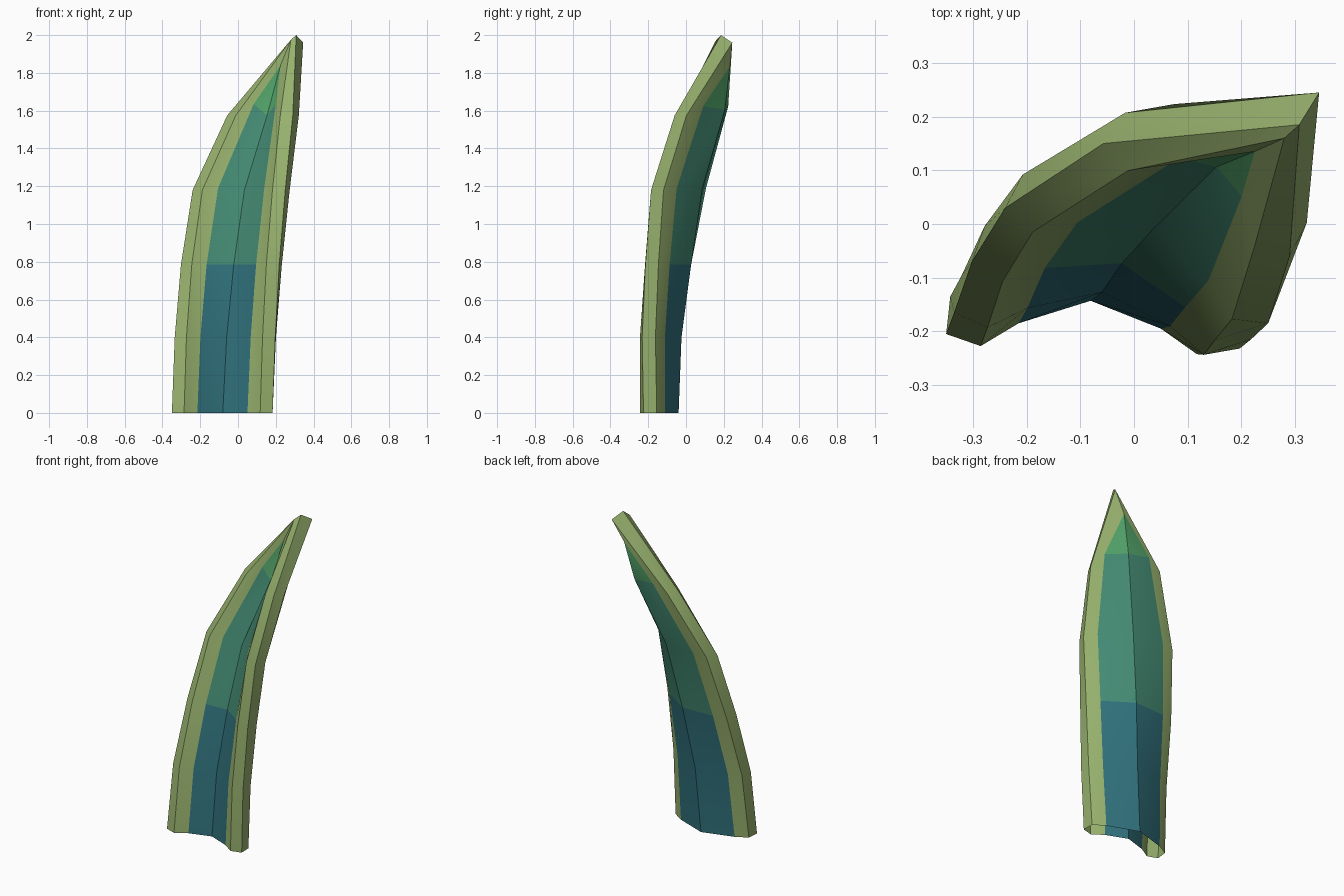
import bpy, bmesh, math
from mathutils import Vector

if "Cube" in bpy.data.objects:
    bpy.data.objects.remove(bpy.data.objects["Cube"])


def material(name, rgb):
    m = bpy.data.materials.new(name)
    m.diffuse_color = (*rgb, 1)
    m.use_nodes = True
    m.node_tree.nodes["Principled BSDF"].inputs["Base Color"].default_value = m.diffuse_color
    return m


MATERIALS = [
    material("leaf_green_rim", (0.31, 0.44, 0.155)),
    material("deep_blue_teal", (0.03, 0.165, 0.20)),
    material("sea_green", (0.058, 0.26, 0.175)),
    material("bright_tip_green", (0.084, 0.36, 0.14)),
]

# Outer front corners of the two rims at each level: z, left xy, right xy, rise of inner points
LEVELS = [
    (0.00, (-0.35, -0.205), (0.183, -0.225), 0.0),
    (0.40, (-0.335, -0.165), (0.197, -0.232), 0.0),
    (0.785, (-0.302, -0.07), (0.218, -0.215), 0.0),
    (1.18, (-0.24, 0.03), (0.25, -0.185), 0.01),
    (1.575, (-0.057, 0.15), (0.29, -0.06), 0.06),
]

# Half cross-section: (distance in from the rim, depth towards the back, share of the rise)
FRONT_HALF = [(0.0, 0.0, 0.0), (0.065, -0.02, 0.0), (0.134, 0.025, 1.0)]
BACK_HALF = [(0.005, 0.07, 0.0), (0.075, 0.112, 0.8)]
FRONT_MID, BACK_MID = (0.072, 0.0), (0.176, 0.5)


def ring(z, left, right, rise):
    """Twelve points round the blade: front left to right, then back right to left."""
    l, r = Vector(left), Vector(right)
    width = (r - l).length
    u = (r - l) / width
    n = Vector((-u.y, u.x))

    def at(s, d, k):
        p = l + u * s + n * (d + 0.4 * rise * k)
        return (p.x, p.y, z + rise * k)

    front = [at(*p) for p in FRONT_HALF]
    front.append(at(width / 2, *FRONT_MID))
    front += [at(width - s, d, k) for s, d, k in reversed(FRONT_HALF)]
    back = [at(width - s, d, k) for s, d, k in BACK_HALF]
    back.append(at(width / 2, *BACK_MID))
    back += [at(s, d, k) for s, d, k in reversed(BACK_HALF)]
    return front + back


# Pointed tip, where both rims meet
edge, inner, web = (0.308, 0.185, 2.0), (0.28, 0.16, 1.975), (0.225, 0.135, 1.84)
back_edge, back_web = (0.345, 0.245, 1.96), (0.268, 0.232, 1.835)
tip = [edge, inner, web, web, web, inner, edge,
       back_edge, back_web, back_web, back_web, back_edge]

# Blade shell, left open underneath
rings = [ring(*level) for level in LEVELS] + [tip]
WEB_STRIPS = {2, 3, 8, 9}
BAND = [1, 1, 2, 2, 3]

bm = bmesh.new()
rows = [[bm.verts.new(p) for p in pts] for pts in rings]
for i, (low, high) in enumerate(zip(rows, rows[1:])):
    for j in range(12):
        k = (j + 1) % 12
        face = bm.faces.new((low[j], low[k], high[k], high[j]))
        # rim stays green, the web between changes colour with height
        face.material_index = BAND[i] if j in WEB_STRIPS else 0
bmesh.ops.remove_doubles(bm, verts=bm.verts, dist=0.0005)
bmesh.ops.recalc_face_normals(bm, faces=bm.faces)

mesh = bpy.data.meshes.new("curved_blade")
bm.to_mesh(mesh)
bm.free()
for m in MATERIALS:
    mesh.materials.append(m)
blade = bpy.data.objects.new("curved_blade", mesh)
bpy.context.collection.objects.link(blade)
bpy.context.view_layer.objects.active = blade
blade.select_set(True)
bpy.ops.object.shade_smooth_by_angle(angle=math.radians(30))
